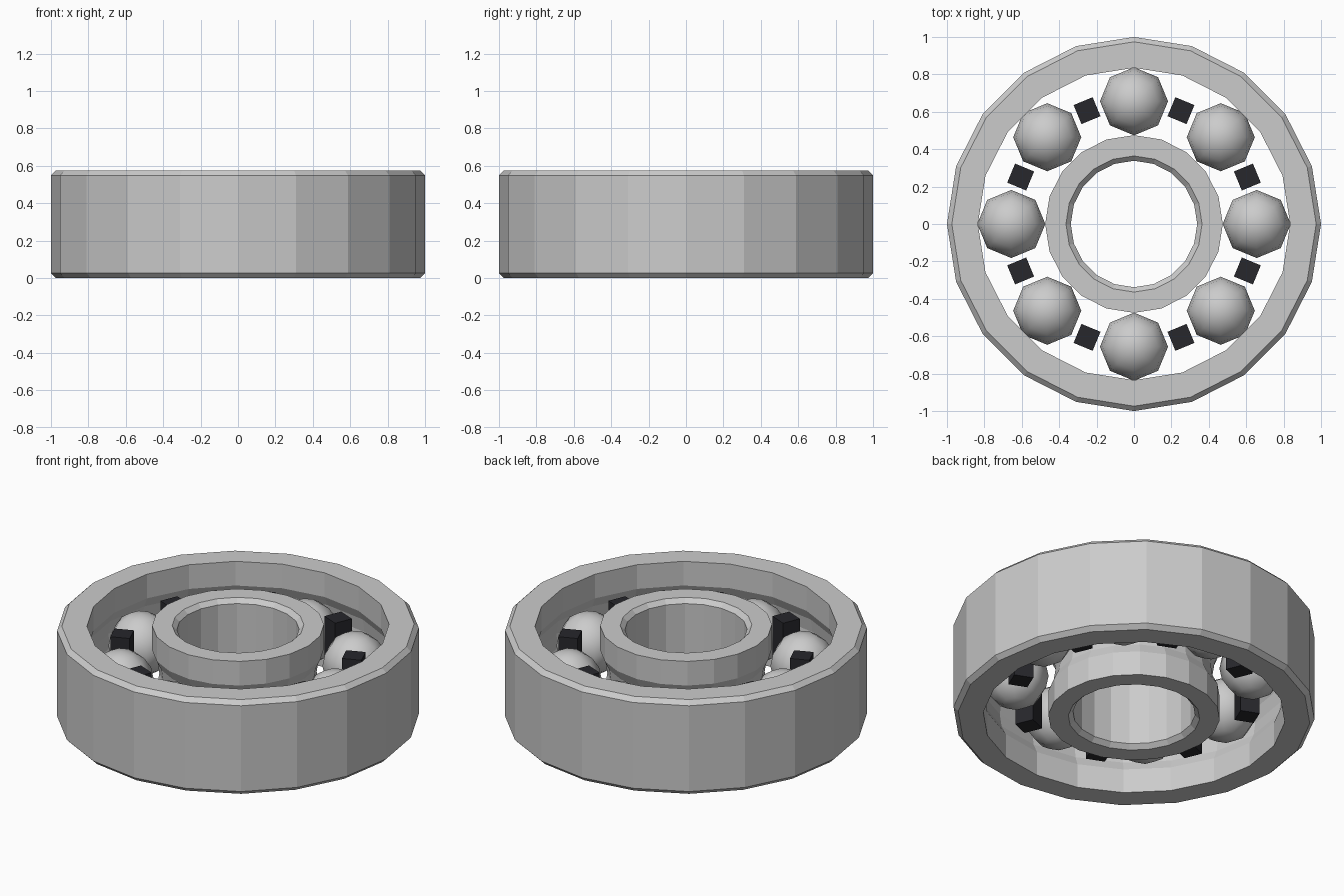
import bpy, bmesh
from math import sin, cos, pi

if "Cube" in bpy.data.objects:
    bpy.data.objects.remove(bpy.data.objects["Cube"])

H = 0.575          # bearing width
M = H / 2          # mid height
C = 0.026          # chamfer size
SIDES = 20
ORBIT = 0.656      # radius of the ball circle


def lathe(name, profile):
    """Revolve a closed (radius, z) profile around the z axis."""
    bm = bmesh.new()
    loops = [[bm.verts.new((r * cos(a), r * sin(a), z)) for r, z in profile]
             for a in (2 * pi * i / SIDES for i in range(SIDES))]
    n = len(profile)
    for i in range(SIDES):
        a, b = loops[i], loops[(i + 1) % SIDES]
        for j in range(n):
            k = (j + 1) % n
            bm.faces.new((a[j], b[j], b[k], a[k]))
    bmesh.ops.recalc_face_normals(bm, faces=bm.faces)
    me = bpy.data.meshes.new(name)
    bm.to_mesh(me)
    bm.free()
    ob = bpy.data.objects.new(name, me)
    bpy.context.collection.objects.link(ob)
    return ob


def groove(r, direction):
    """Ball track cut into a wall of radius r, listed from top to bottom."""
    return [(r + direction * d, M + z) for z, d in
            ((0.14, 0), (0.08, 0.028), (0, 0.04), (-0.08, 0.028), (-0.14, 0))]


# Outer race: chamfered outside, ball track inside
lathe("outer_race", [(1 - C, 0), (1, C), (1, H - C), (1 - C, H), (0.835, H)]
      + groove(0.835, 1) + [(0.835, 0)])

# Inner race: chamfered bore, ball track outside
lathe("inner_race", [(0.364, 0), (0.338, C), (0.338, H - C), (0.364, H), (0.475, H)]
      + groove(0.475, -1) + [(0.475, 0)])

dark = bpy.data.materials.new("dark_cage")
dark.diffuse_color = (0.02, 0.02, 0.025, 1)
dark.use_nodes = True
dark.node_tree.nodes["Principled BSDF"].inputs["Base Color"].default_value = dark.diffuse_color

for i in range(8):
    # Balls
    a = i * pi / 4
    bpy.ops.mesh.primitive_uv_sphere_add(
        segments=8, ring_count=8, radius=0.182,
        location=(ORBIT * cos(a), ORBIT * sin(a), M), rotation=(0, 0, a))
    ball = bpy.context.object
    ball.name = f"ball_{i + 1}"
    bpy.ops.object.shade_smooth()

    # Cage spacers between the balls
    a += pi / 8
    bpy.ops.mesh.primitive_cube_add(
        size=1, location=(ORBIT * cos(a), ORBIT * sin(a), M), rotation=(0, 0, a))
    spacer = bpy.context.object
    spacer.name = f"cage_spacer_{i + 1}"
    spacer.scale = (0.11, 0.11, 0.34)
    spacer.data.materials.append(dark)
